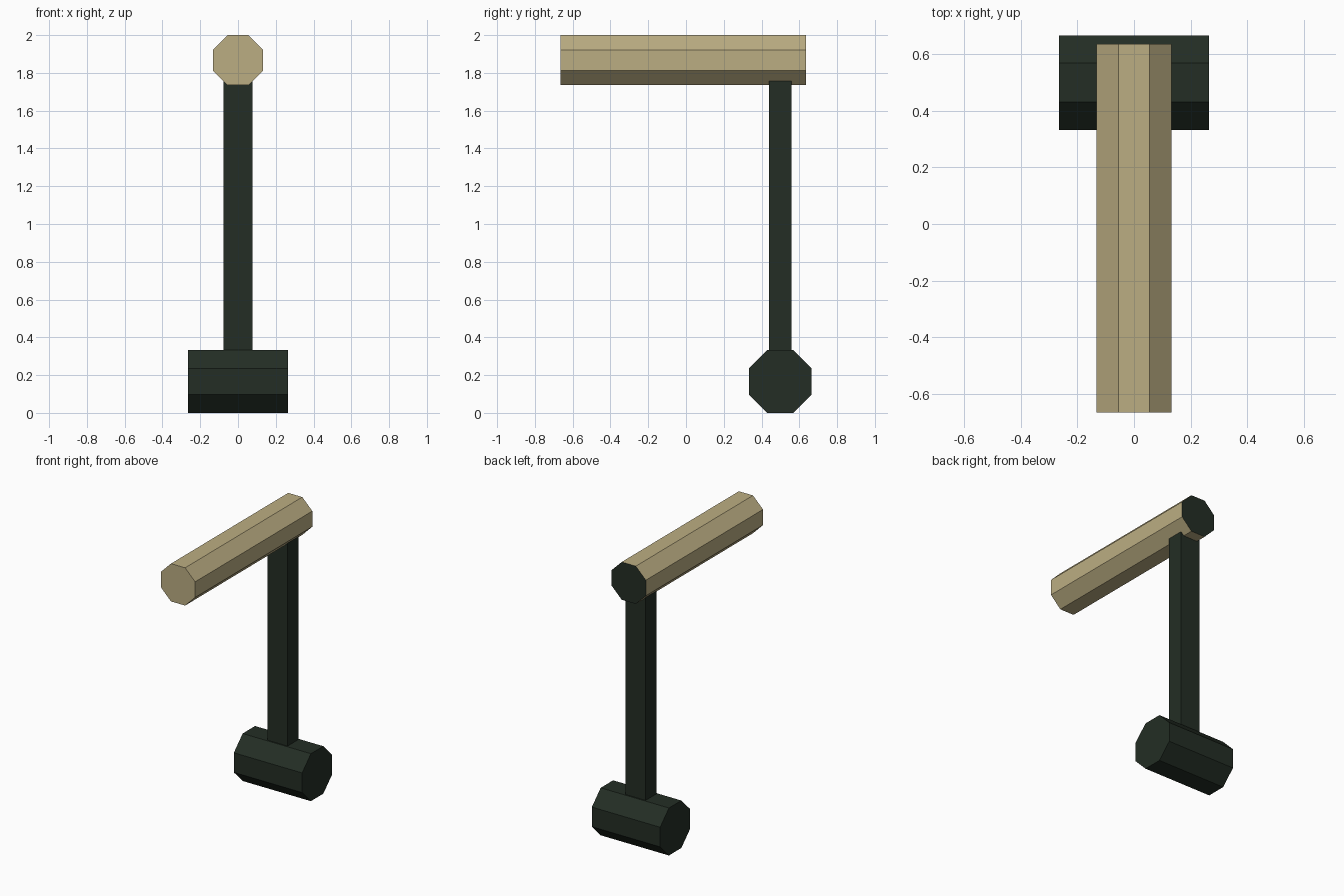
import bpy
import math
from mathutils import Matrix

if "Cube" in bpy.data.objects:
    bpy.data.objects.remove(bpy.data.objects["Cube"])


def material(name, rgb):
    m = bpy.data.materials.new(name)
    m.diffuse_color = (*rgb, 1.0)
    m.use_nodes = True
    m.node_tree.nodes["Principled BSDF"].inputs["Base Color"].default_value = m.diffuse_color
    return m


tan = material("tan", (0.50, 0.42, 0.225))
dark = material("dark green", (0.017, 0.027, 0.018))


def octagon_bar(name, half_width, length, center, axis, mats):
    """Octagonal prism with flats facing up, lying along the x or y axis."""
    bpy.ops.mesh.primitive_cylinder_add(
        vertices=8, radius=half_width / math.cos(math.pi / 8), depth=length)
    ob = bpy.context.object
    ob.name = name
    spin = Matrix.Rotation(math.pi / 8, 4, 'Z')
    lay = Matrix.Rotation(math.pi / 2, 4, 'Y' if axis == 'x' else 'X')
    ob.data.transform(Matrix.Translation(center) @ lay @ spin)
    for m in mats:
        ob.data.materials.append(m)
    return ob


# Long tan handle with a dark cap on its back end
handle = octagon_bar("handle", 0.1325, 1.30, (0, -0.015, 1.8675), 'y', [tan, dark])
for p in handle.data.polygons:
    if p.normal.y > 0.9:
        p.material_index = 1

# Foot drum lying across the base
octagon_bar("foot_drum", 0.1665, 0.53, (0, 0.499, 0.1665), 'x', [dark])

# Upright post, sunk into the drum and the handle
bottom, top = 0.28, 1.765
bpy.ops.mesh.primitive_cube_add(size=1)
post = bpy.context.object
post.name = "post"
post.data.transform(Matrix.Translation((0, 0.499, (bottom + top) / 2))
                    @ Matrix.Diagonal((0.155, 0.12, top - bottom, 1)))
post.data.materials.append(dark)
